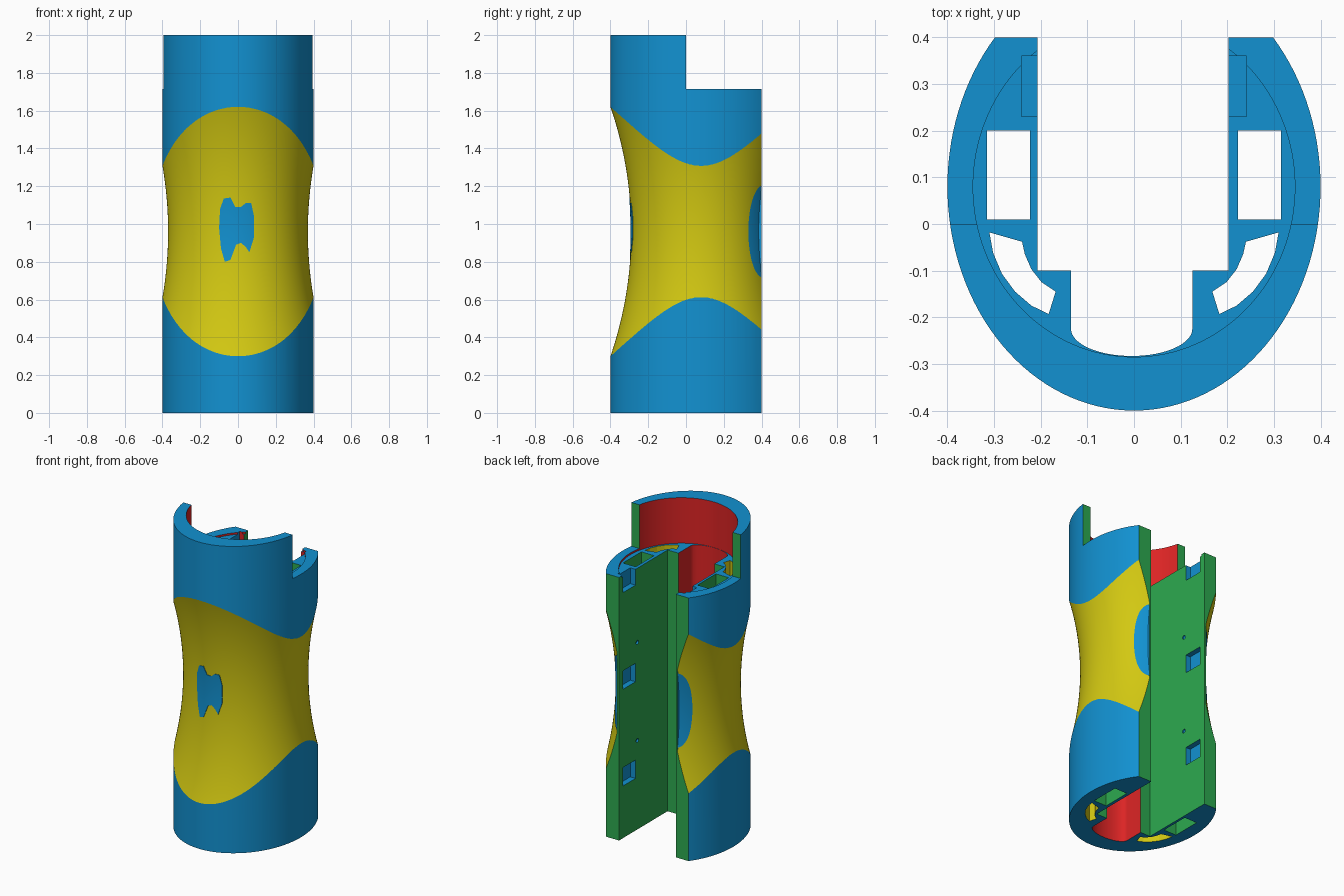
import bpy, bmesh, math
from mathutils import Vector

if "Cube" in bpy.data.objects:
    bpy.data.objects.remove(bpy.data.objects["Cube"])

BLUE, YELLOW, GREEN, RED = range(4)
MATS = []
for name, col in (("shell blue", (0.006, 0.285, 0.64)), ("grip yellow", (0.65, 0.58, 0.006)),
                  ("channel green", (0.026, 0.40, 0.08)), ("lining red", (0.72, 0.018, 0.018))):
    m = bpy.data.materials.new(name)
    m.diffuse_color = (*col, 1)
    m.use_nodes = True
    m.node_tree.nodes["Principled BSDF"].inputs["Base Color"].default_value = m.diffuse_color
    MATS.append(m)

CY = 0.08      # centre of the oval section in y
MID = 0.96     # height of the waist


def finish(bm, name, rule):
    bmesh.ops.recalc_face_normals(bm, faces=bm.faces)
    for f in bm.faces:
        f.material_index = rule(f.normal)
    me = bpy.data.meshes.new(name)
    bm.to_mesh(me)
    bm.free()
    for m in MATS:
        me.materials.append(m)
    ob = bpy.data.objects.new(name, me)
    bpy.context.collection.objects.link(ob)
    return ob


def prism(name, pts, lo, hi, rule, axis="z"):
    """Extrude a 2D outline along an axis."""
    place = {"z": lambda u, v, w: (u, v, w), "x": lambda u, v, w: (w, u, v),
             "y": lambda u, v, w: (u, w, v)}[axis]
    bm = bmesh.new()
    a = [bm.verts.new(place(u, v, lo)) for u, v in pts]
    b = [bm.verts.new(place(u, v, hi)) for u, v in pts]
    n = len(pts)
    bm.faces.new(a)
    bm.faces.new(b)
    for i in range(n):
        j = (i + 1) % n
        bm.faces.new((a[i], a[j], b[j], b[i]))
    return finish(bm, name, rule)


def box(name, x0, x1, y0, y1, z0, z1, rule):
    return prism(name, [(x0, y0), (x1, y0), (x1, y1), (x0, y1)], z0, z1, rule)


def ellipse(cx, cy, a, b, n=128, t0=0.0, t1=2 * math.pi):
    closed = abs(t1 - t0 - 2 * math.pi) < 1e-6
    k = n if closed else n - 1
    return [(cx + a * math.cos(t0 + (t1 - t0) * i / k),
             cy + b * math.sin(t0 + (t1 - t0) * i / k)) for i in range(n)]


def hourglass(name, waist, mat, n=128, rows=64):
    """Revolved arc that forms the pinched grip."""
    R = 2.035
    bm = bmesh.new()
    rings = []
    for k in range(rows + 1):
        z = -0.1 + 2.2 * k / rows
        r = waist + R - math.sqrt(R * R - (z - MID) ** 2)
        rings.append([bm.verts.new((x, y, z)) for x, y in ellipse(0, CY, r, r, n)])
    for p, q in zip(rings, rings[1:]):
        for i in range(n):
            j = (i + 1) % n
            bm.faces.new((p[i], p[j], q[j], q[i]))
    bm.faces.new(rings[0])
    bm.faces.new(rings[-1])
    return finish(bm, name, lambda nn: mat)


def combine(target, tool, op):
    """Apply a boolean and discard the tool."""
    mod = target.modifiers.new("bool", "BOOLEAN")
    mod.operation, mod.object, mod.solver = op, tool, "EXACT"
    bpy.context.view_layer.objects.active = target
    bpy.ops.object.modifier_apply(modifier=mod.name)
    bpy.data.objects.remove(tool, do_unlink=True)


def flat(mat):
    return lambda n: mat


# pinched grip volume, with raised patches at the front and rear edges
grip = hourglass("grip", 0.37, YELLOW)
dogbone = [(-.1, .98), (-.095, 1.08), (-.075, 1.135), (-.04, 1.14), (-.015, 1.09), (.015, 1.09),
           (.04, 1.11), (.07, 1.11), (.085, 1.04), (.085, .93), (.06, .85), (.04, .88),
           (.015, .9), (-.01, .89), (-.04, .81), (-.07, .8), (-.09, .87)]
lens = ellipse(0.41, MID, 0.08, 0.245, 48)
patches = [prism("front_patch", dogbone, -0.32, -0.26, flat(BLUE), "y")]
for s in (-1, 1):
    lo, hi = sorted((s * 0.15, s * 0.33))
    patches.append(prism("rear_patch", lens, lo, hi, flat(BLUE), "x"))
for p in patches:
    combine(p, hourglass("patch_skin", 0.3735, BLUE), "INTERSECT")
    combine(grip, p, "UNION")
# thin rear core keeps the channel walls closed at the waist
combine(grip, box("rear_core", -.219, .216, .30, .45, .6, 1.32, flat(BLUE)), "UNION")

# oval shell
body = prism("shell", ellipse(0, CY, 0.4, 0.48), 0, 2, flat(BLUE))
combine(body, grip, "INTERSECT")

cutters = [
    # flat back and stepped rear top
    box("back_cut", -1, 1, .4, 1, -1, 3, flat(GREEN)),
    box("top_cut", -1, 1, 0, 1, 1.715, 3, lambda n: BLUE if abs(n.z) > .5 else GREEN),
    # upper socket
    prism("socket", ellipse(0, CY, .345, .365), 1.703, 3,
          lambda n: BLUE if abs(n.z) > .5 else RED),
    # wide channel, then the narrow rounded one in front of it
    box("channel", -.207, .203, -.1, 1, -1, 3, flat(GREEN)),
    prism("front_channel", ellipse(-.005, -.225, .13, .058, 33, math.pi, 2 * math.pi)
          + [(.125, -.08), (-.135, -.08)], -1, 3, flat(RED)),
]
arc = [(.31, -.018), (.24, -.038), (.234, -.065), (.22, -.097), (.198, -.125), (.168, -.145),
       (.183, -.193), (.22, -.175), (.255, -.145), (.283, -.107), (.302, -.062)]
for s in (-1, 1):
    # square shafts and curved slots
    x0, x1 = sorted((s * .223, s * .315))
    cutters.append(box("shaft", x0, x1, .01, .2, -1, 3, flat(GREEN)))
    cutters.append(prism("slot", [(s * x, y) for x, y in arc], -1, 3, flat(YELLOW)))
    # clip notches
    x0, x1 = sorted((s * .19, s * .241))
    for z0, z1 in ((.34, .46), (.97, 1.09), (1.60, 1.8)):
        cutters.append(box("notch", x0, x1, .23, .36, z0, z1,
                           lambda n: RED if n.y > .5 else BLUE))
    # pin holes
    x0, x1 = sorted((s * .19, s * .215))
    for z in (.58, 1.22):
        cutters.append(prism("pin_hole", ellipse(.212, z, .013, .013, 16), x0, x1,
                             flat(BLUE), "x"))
for c in cutters:
    combine(body, c, "DIFFERENCE")

bpy.ops.object.select_all(action="DESELECT")
body.select_set(True)
bpy.context.view_layer.objects.active = body
bpy.ops.object.shade_smooth_by_angle(angle=math.radians(9))
